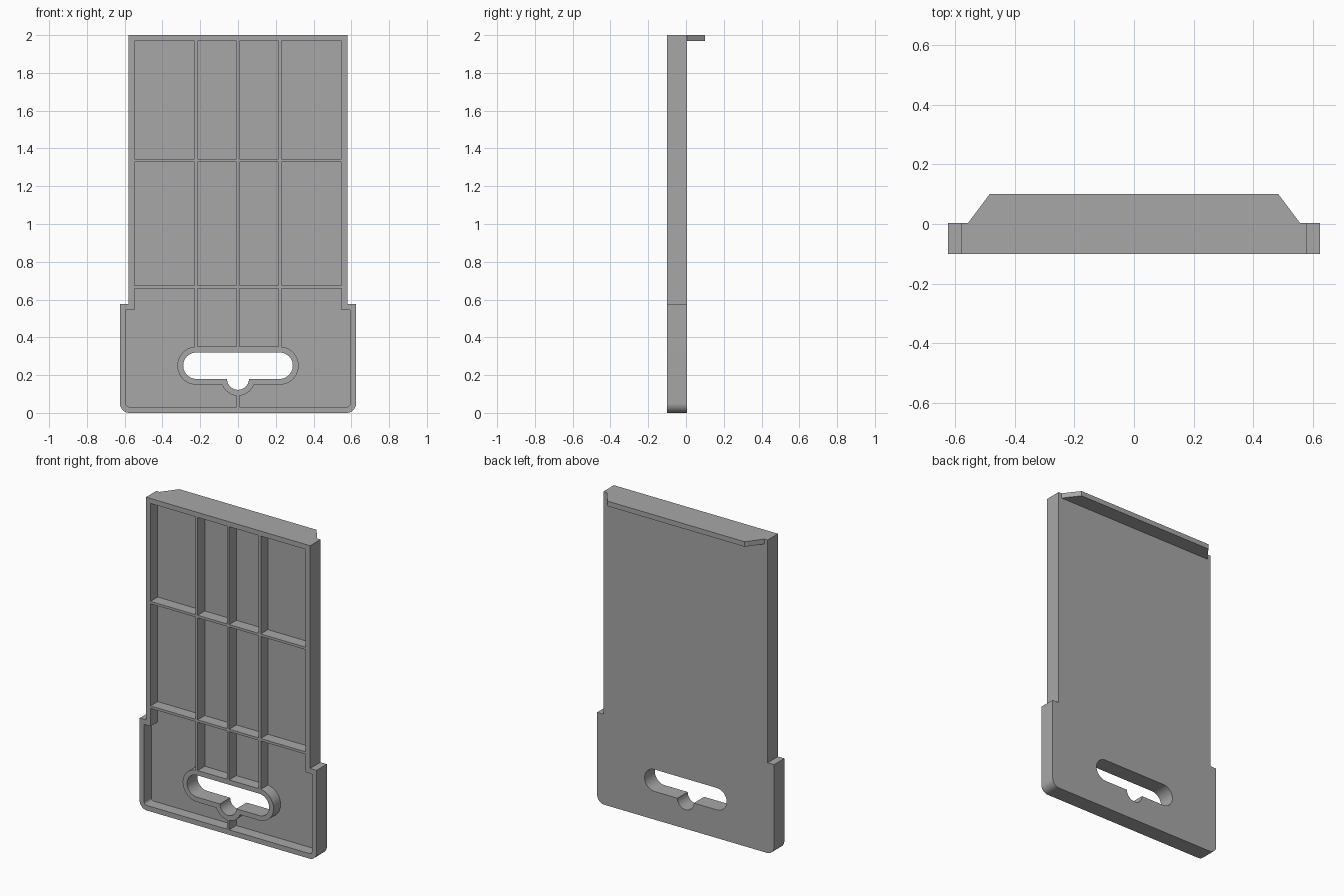
import bpy, bmesh
from math import sin, cos, asin, pi, radians
from mathutils import Vector, Matrix

cube = bpy.data.objects.get("Cube")
if cube:
    bpy.data.objects.remove(cube, do_unlink=True)

grey = bpy.data.materials.new("Plain grey")
grey.use_nodes = True
colour = (0.39, 0.39, 0.39, 1)
grey.diffuse_color = colour
grey.node_tree.nodes["Principled BSDF"].inputs["Base Color"].default_value = colour

FRONT, BACK, TOP = -0.1, 0.004, 2.0
WALL, FLOOR, RIB = 0.032, 0.032, 0.016
WIDE, NARROW, STEP = 0.625, 0.58, 0.577


def arc(cx, cz, r, start, end, n=20):
    return [(cx + r * cos(start + (end - start) * i / n),
             cz + r * sin(start + (end - start) * i / n)) for i in range(n + 1)]


def card_outline(inset, corner):
    """Stepped card shape with rounded bottom corners."""
    w, bottom = WIDE - inset, inset
    half = arc(w - corner, bottom + corner, corner, -pi / 2, 0, 12)
    half += [(w, STEP - inset), (NARROW - inset, STEP - inset),
             (NARROW - inset, TOP - inset)]
    return half + [(-x, z) for x, z in reversed(half)]


def slot_outline(grow):
    """Long hanging slot with a round notch in its lower edge."""
    r, notch = 0.07 + grow, 0.058 + grow
    a = asin(grow / notch)
    return (arc(0.22, 0.25, r, -pi / 2, pi / 2)
            + arc(-0.22, 0.25, r, pi / 2, 3 * pi / 2)
            + arc(0, 0.18, notch, pi + a, 2 * pi - a))


def finish(name, bm, smooth=True):
    bmesh.ops.remove_doubles(bm, verts=bm.verts, dist=0.0001)
    bmesh.ops.recalc_face_normals(bm, faces=bm.faces)
    mesh = bpy.data.meshes.new(name)
    bm.to_mesh(mesh)
    bm.free()
    mesh.materials.append(grey)
    ob = bpy.data.objects.new(name, mesh)
    bpy.context.collection.objects.link(ob)
    if smooth:
        bpy.ops.object.select_all(action='DESELECT')
        ob.select_set(True)
        bpy.context.view_layer.objects.active = ob
        bpy.ops.object.shade_smooth_by_angle(angle=radians(30))
    return ob


def plate(name, loops, y0, y1):
    """Extrude x-z outlines from y0 to y1; inner outlines become holes."""
    curve = bpy.data.curves.new(name + " profile", 'CURVE')
    curve.dimensions = '2D'
    curve.fill_mode = 'BOTH'
    curve.extrude = (y1 - y0) / 2
    for loop in loops:
        spline = curve.splines.new('POLY')
        spline.points.add(len(loop) - 1)
        for p, (x, z) in zip(spline.points, loop):
            p.co = (x, z, 0, 1)
        spline.use_cyclic_u = True
    temp = bpy.data.objects.new(name + " profile", curve)
    bpy.context.collection.objects.link(temp)
    bpy.context.view_layer.update()
    shape = temp.evaluated_get(bpy.context.evaluated_depsgraph_get())
    mesh = bpy.data.meshes.new_from_object(shape)
    bm = bmesh.new()
    bm.from_mesh(mesh)
    bm.transform(Matrix.Translation((0, (y0 + y1) / 2, 0))
                 @ Matrix.Rotation(pi / 2, 4, 'X'))
    bpy.data.objects.remove(temp)
    bpy.data.curves.remove(curve)
    bpy.data.meshes.remove(mesh)
    return finish(name, bm)


def box(name, x0, x1, z0, z1):
    """Rib standing on the floor, flush with the front of the frame."""
    y0, y1 = FRONT, BACK - FLOOR
    bm = bmesh.new()
    bmesh.ops.create_cube(bm, size=1)
    size = Vector((x1 - x0, y1 - y0, z1 - z0))
    mid = Vector((x0 + x1, y0 + y1, z0 + z1)) / 2
    bm.transform(Matrix.Translation(mid) @ Matrix.Diagonal(size).to_4x4())
    return finish(name, bm, smooth=False)


# Outer frame, recessed floor and slot rim
inner = card_outline(WALL, 0.018)
rim = slot_outline(0.031)
plate("outer_frame", [card_outline(0, 0.05), inner], FRONT, BACK)
plate("floor_panel", [inner, rim], BACK - FLOOR, BACK)
plate("slot_rim", [rim, slot_outline(0)], FRONT, BACK)

# Upright ribs, and the short one below the notch
ribs_x = (-0.223, 0, 0.223)
for side, x in zip(("right", "centre", "left"), ribs_x):
    box(side + "_upright_rib", x - RIB / 2, x + RIB / 2, 0.35, TOP - WALL)
box("lower_rib", -RIB / 2, RIB / 2, WALL, 0.092)

# Cross ribs, in pieces between the uprights
edge = NARROW - WALL
stops = [-edge - RIB / 2, *ribs_x, edge + RIB / 2]
for level, z in (("lower", 0.667), ("upper", 1.335)):
    for i, (a, b) in enumerate(zip(stops, stops[1:])):
        box(f"{level}_cross_rib_{i + 1}", a + RIB / 2, b - RIB / 2,
            z - RIB / 2, z + RIB / 2)

# Tapered lip along the top of the back
bm = bmesh.new()
lip = [(-0.557, BACK), (0.557, BACK), (0.485, 0.1), (-0.485, 0.1)]
face = bm.faces.new([bm.verts.new((x, y, TOP - WALL)) for x, y in lip])
top = bmesh.ops.extrude_face_region(bm, geom=[face])["geom"]
bmesh.ops.translate(bm, vec=(0, 0, WALL),
                    verts=[v for v in top if isinstance(v, bmesh.types.BMVert)])
finish("back_lip", bm, smooth=False)
